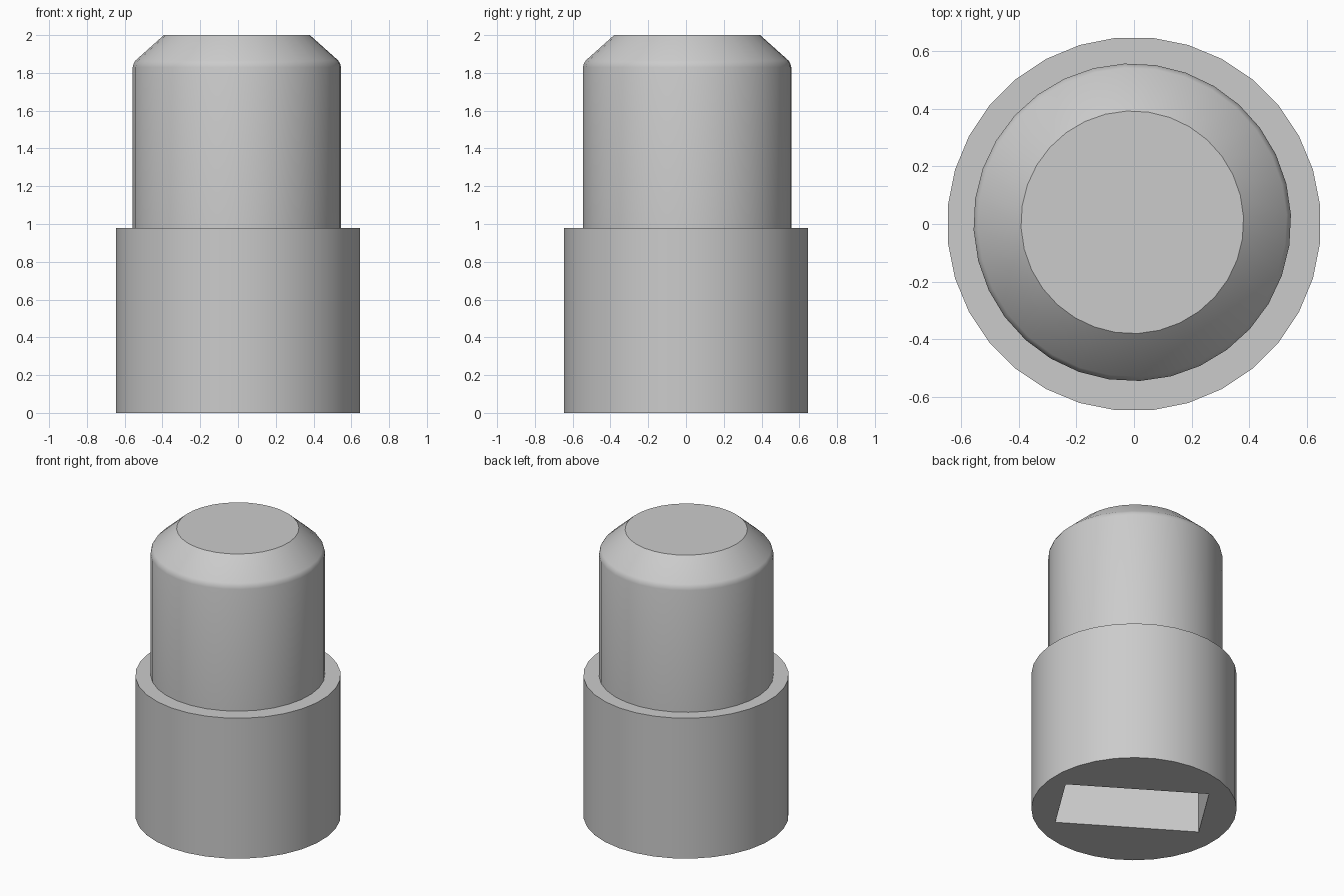
import bpy, bmesh
from math import cos, sin, radians, pi

default_cube = bpy.data.objects.get("Cube")
if default_cube:
    bpy.data.objects.remove(default_cube, do_unlink=True)

SIDES = 32

grey = bpy.data.materials.new("plain_grey")
grey.use_nodes = True
grey.diffuse_color = (0.6, 0.6, 0.6, 1)
grey.node_tree.nodes["Principled BSDF"].inputs["Base Color"].default_value = (0.6, 0.6, 0.6, 1)


def add_object(name, bm):
    bmesh.ops.recalc_face_normals(bm, faces=bm.faces[:])
    mesh = bpy.data.meshes.new(name)
    bm.to_mesh(mesh)
    bm.free()
    obj = bpy.data.objects.new(name, mesh)
    bpy.context.collection.objects.link(obj)
    mesh.materials.append(grey)
    return obj


def activate(obj):
    bpy.ops.object.select_all(action='DESELECT')
    obj.select_set(True)
    bpy.context.view_layer.objects.active = obj


def turned(name, profile, centre, turn):
    """Closed solid of revolution from (radius, height) points."""
    bm = bmesh.new()
    rings = []
    for radius, z in profile:
        angles = [turn + 2 * pi * i / SIDES for i in range(SIDES)]
        rings.append([bm.verts.new((centre[0] + radius * cos(a),
                                    centre[1] + radius * sin(a), z)) for a in angles])
    for low, high in zip(rings, rings[1:]):
        for i in range(SIDES):
            j = (i + 1) % SIDES
            bm.faces.new((low[i], low[j], high[j], high[i]))
    bm.faces.new(rings[0][::-1])
    bm.faces.new(rings[-1])
    return add_object(name, bm)


# Wide lower barrel
base = turned("base_barrel", [(0.65, 0), (0.65, 0.98)], (0, 0), pi / SIDES)

# Rectangular socket cut into the underside
bm = bmesh.new()
bmesh.ops.create_cube(bm, size=1)
cutter = add_object("socket_cutter", bm)
cutter.scale = (0.915, 0.485, 1.4)
cutter.rotation_euler.z = radians(-32.3)
cutter.location = (0.015, 0, 0)
cutter.hide_render = True

activate(base)
cut = base.modifiers.new("socket", 'BOOLEAN')
cut.operation = 'DIFFERENCE'
cut.solver = 'EXACT'
cut.object = cutter
bpy.ops.object.modifier_apply(modifier=cut.name)
bpy.data.objects.remove(cutter, do_unlink=True)

# Narrower upper plug with a softened shoulder and chamfered tip
plug = turned("upper_plug",
              [(0.552, 0.95), (0.552, 1.83), (0.547, 1.85), (0.537, 1.866), (0.387, 2)],
              (-0.006, 0.006), radians(2.8))

for part in (base, plug):
    activate(part)
    bpy.ops.object.shade_smooth_by_angle(angle=radians(30))
